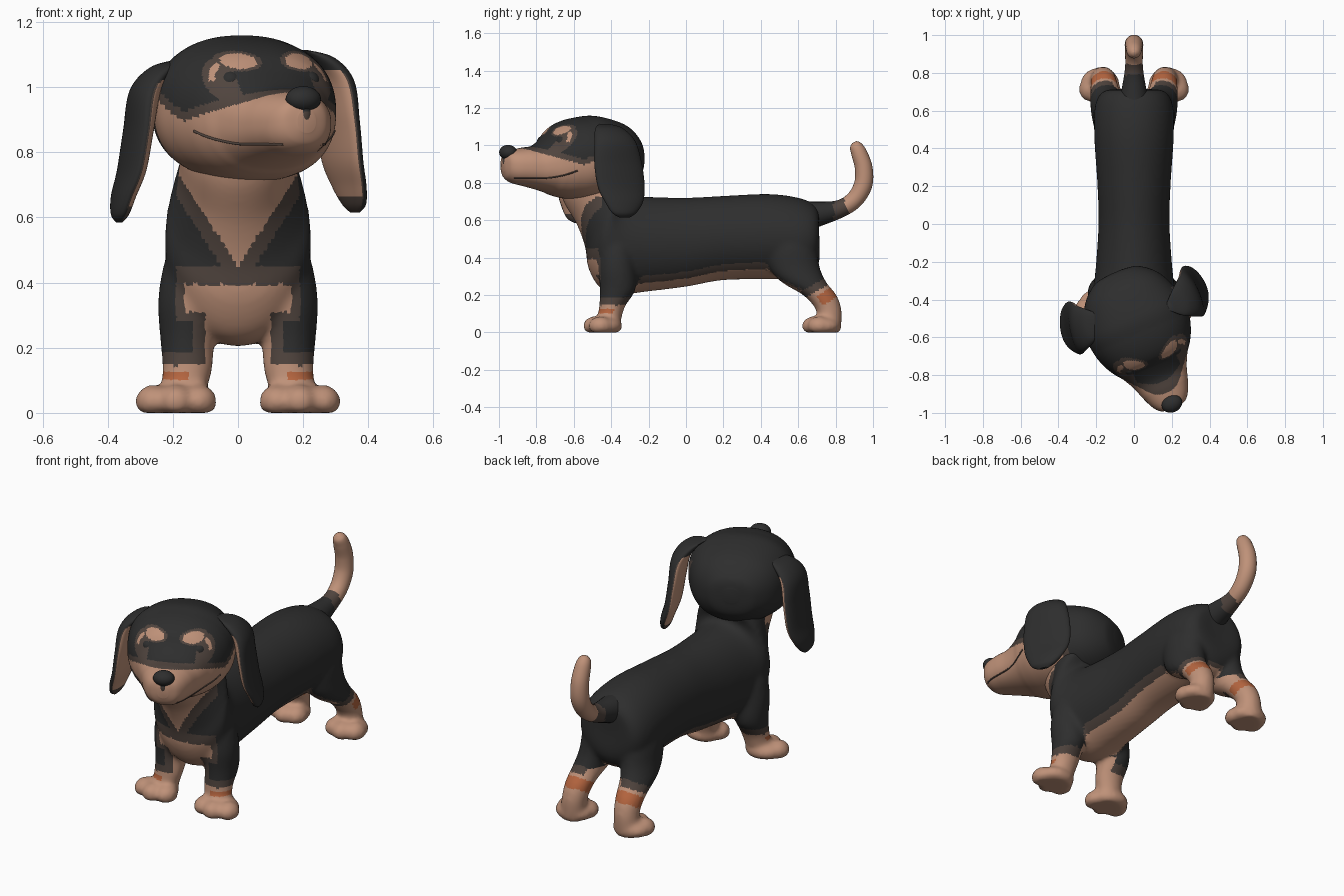
import bpy, bmesh, math
from mathutils import Vector, Matrix

cube = bpy.data.objects.get("Cube")
if cube:
    bpy.data.objects.remove(cube, do_unlink=True)


def material(name, rgb):
    m = bpy.data.materials.new(name)
    m.use_nodes = True
    m.diffuse_color = (*rgb, 1)
    m.node_tree.nodes["Principled BSDF"].inputs["Base Color"].default_value = (*rgb, 1)
    return m


BLACK, TAN, BROWN, ORANGE = range(4)
MATS = [material("black_fur", (0.027, 0.027, 0.027)),
        material("tan_fur", (0.52, 0.285, 0.19)),
        material("dark_brown_fur", (0.08, 0.058, 0.048)),
        material("orange_band", (0.46, 0.13, 0.05))]


def finish(name, bm, rule):
    """Turn a bmesh into a smooth object and colour its faces by a rule."""
    bmesh.ops.recalc_face_normals(bm, faces=bm.faces)
    me = bpy.data.meshes.new(name)
    bm.to_mesh(me)
    bm.free()
    for m in MATS:
        me.materials.append(m)
    for p in me.polygons:
        p.material_index = rule(p.center, p.normal)
    me.shade_smooth()
    me.set_sharp_from_angle(angle=math.radians(50))
    ob = bpy.data.objects.new(name, me)
    bpy.context.collection.objects.link(ob)
    return ob


def fuse(bm, voxel):
    """Merge overlapping closed shapes into one soft skin."""
    me = bpy.data.meshes.new("fuse_helper")
    bm.to_mesh(me)
    bm.clear()
    ob = bpy.data.objects.new("fuse_helper", me)
    bpy.context.collection.objects.link(ob)
    remesh = ob.modifiers.new("skin", "REMESH")
    remesh.mode, remesh.voxel_size = "VOXEL", voxel
    soften = ob.modifiers.new("soften", "SMOOTH")
    soften.factor, soften.iterations = 0.5, 10
    skin = ob.evaluated_get(bpy.context.evaluated_depsgraph_get())
    bm.from_mesh(skin.to_mesh())
    skin.to_mesh_clear()
    bpy.data.objects.remove(ob)
    return bm


def spline(keys, steps):
    """Smooth in-between stations (Catmull-Rom)."""
    out = []
    for i in range(len(keys) - 1):
        a, b, c, d = (keys[max(0, min(len(keys) - 1, i + k))] for k in (-1, 0, 1, 2))
        for j in range(steps):
            t = j / steps
            out.append([0.5 * (2 * q + (r - p) * t + (2 * p - 5 * q + 4 * r - s) * t * t
                               + (3 * q - p - 3 * r + s) * t ** 3)
                        for p, q, r, s in zip(a, b, c, d)])
    return out + [list(keys[-1])]


def power(v, e):
    return math.copysign(abs(v) ** e, v)


def loft(bm, keys, frame, seg=48, steps=8, e=1.0):
    """Skin rings; frame(key) gives the centre and two half axes of a ring."""
    rings = []
    for key in spline(keys, steps):
        c, u, v = (Vector(w) for w in frame(key))
        angles = (2 * math.pi * k / seg for k in range(seg))
        rings.append([bm.verts.new(c + u * power(math.cos(a), e) + v * power(math.sin(a), e))
                      for a in angles])
    for r, s in zip(rings, rings[1:]):
        for k in range(seg):
            n = (k + 1) % seg
            bm.faces.new((r[k], r[n], s[n], s[k]))
    bm.faces.new(rings[0][::-1])
    bm.faces.new(rings[-1])
    return bm


def ball(bm, pos, size):
    mat = Matrix.Translation(pos) @ Matrix.Diagonal((*size, 1))
    for v in bmesh.ops.create_uvsphere(bm, u_segments=24, v_segments=14, radius=1, matrix=mat)["verts"]:
        v.co.z = max(0, v.co.z)
    return bm


# Body colours
def chest(c):
    x = abs(c.x)
    if c.y > -0.4:
        return None
    bib = 0.65 * (c.z - 0.45)
    if c.z > 0.45 and c.y < -0.45:
        return TAN if x < bib else BROWN if x < bib + 0.05 else None
    if (0.31 < c.z < 0.395 and x < 0.165) or (c.z < 0.32 and x < 0.1):
        return TAN
    if c.z < 0.455 and x < (0.19 if c.z > 0.28 else 0.14):
        return BROWN
    return None


def body_rule(c, n):
    outer = math.copysign(1, c.x) * n.x
    if c.y < -0.2 and c.z < 0.145:
        return ORANGE if 0.1 < c.z < 0.128 and outer > -0.1 and n.y < 0.25 else TAN
    mark = chest(c)
    if mark is not None:
        return mark
    if c.y < -0.2 and c.z < 0.3 and outer < -0.45:
        return TAN
    if c.y < -0.2 and c.z < 0.19:
        return BROWN
    if c.y > 0.4 and c.z < 0.36:
        along = 0.5 * (c.y - 0.74) - 0.85 * (c.z - 0.185)
        if abs(along) < 0.03 and n.y > -0.3:
            return ORANGE
        if along > -0.05 or (outer < -0.5 and c.z < 0.28):
            return TAN
        if along > -0.09:
            return BROWN
    if c.z < 0.45:
        return TAN if n.z < -0.74 else BROWN if n.z < -0.57 else BLACK
    return BLACK


# Torso and neck: top point, bottom point and half width of each ring
torso = [(0.71, 0.61, 0.71, 0.5, 0.05), (0.70, 0.67, 0.71, 0.37, 0.155),
         (0.62, 0.715, 0.64, 0.29, 0.205), (0.45, 0.74, 0.47, 0.285, 0.21),
         (0.2, 0.73, 0.2, 0.28, 0.193), (0, 0.72, 0, 0.245, 0.188),
         (-0.2, 0.725, -0.2, 0.22, 0.2), (-0.3, 0.735, -0.35, 0.205, 0.213),
         (-0.33, 0.76, -0.455, 0.235, 0.223), (-0.32, 0.8, -0.52, 0.34, 0.223),
         (-0.3, 0.84, -0.54, 0.46, 0.207), (-0.3, 0.9, -0.585, 0.58, 0.182),
         (-0.33, 0.95, -0.655, 0.7, 0.172), (-0.4, 1.0, -0.68, 0.8, 0.14)]
body = loft(bmesh.new(), torso,
            lambda k: ((0, (k[0] + k[2]) / 2, (k[1] + k[3]) / 2), (k[4], 0, 0),
                       (0, (k[0] - k[2]) / 2, (k[1] - k[3]) / 2)), seg=72)

# Legs: centre x, y, z and half sizes of horizontal rings
front_leg = [(0.11, -0.36, 0.56, 0.05, 0.05), (0.13, -0.37, 0.48, 0.09, 0.09),
             (0.145, -0.37, 0.35, 0.1, 0.1), (0.155, -0.365, 0.23, 0.084, 0.095),
             (0.155, -0.395, 0.14, 0.077, 0.07), (0.165, -0.41, 0.07, 0.07, 0.064),
             (0.17, -0.42, 0, 0.06, 0.06)]
hind_leg = [(0.1, 0.56, 0.58, 0.05, 0.06), (0.115, 0.56, 0.48, 0.095, 0.13),
            (0.13, 0.58, 0.35, 0.092, 0.135), (0.146, 0.63, 0.27, 0.085, 0.12),
            (0.157, 0.715, 0.2, 0.074, 0.09), (0.162, 0.76, 0.13, 0.067, 0.07),
            (0.167, 0.768, 0.06, 0.066, 0.064), (0.17, 0.768, 0, 0.06, 0.058)]
for side in (1, -1):
    for leg in (front_leg, hind_leg):
        loft(body, leg, lambda k: ((side * k[0], k[1], k[2]), (k[3], 0, 0), (0, k[4], 0)))
    # Paws: a pad with three toes
    for y, x, spread in ((-0.43, 0.19, 0.07), (0.74, 0.18, 0.056)):
        ball(body, (side * x, y, 0.035), (0.105, 0.09, 0.056))
        for k, dy in ((-1, 0.037), (0, 0.057), (1, 0.027)):
            ball(body, (side * (x + k * spread), y - dy, 0.035), (0.056, 0.064, 0.052))
finish("body_and_legs", fuse(body, 0.012), body_rule)

# Tail: y, z, radius and lean of each ring
tail = [(0.62, 0.62, 0.085, 80), (0.7, 0.633, 0.068, 78), (0.82, 0.66, 0.048, 70),
        (0.9, 0.71, 0.047, 48), (0.947, 0.79, 0.049, 18), (0.95, 0.88, 0.047, -8),
        (0.925, 0.96, 0.042, -22), (0.906, 1.0, 0.032, -25), (0.9, 1.018, 0.012, -25)]


def tail_frame(k):
    a = math.radians(k[3])
    return (0, k[0], k[1]), (k[2], 0, 0), (0, k[2] * math.cos(a), -k[2] * math.sin(a))


finish("tail", loft(bmesh.new(), tail, tail_frame, seg=24),
       lambda c, n: BLACK if c.y < 0.79 else BROWN if c.y + 0.3 * (c.z - 0.66) < 0.86 else TAN)

# Head, built facing -y and then turned: forward distance, top, bottom, half width
YAW, SQUARE = math.radians(23.5), 0.87
head = [(-0.255, 0.98, 0.9, 0.04), (-0.235, 1.04, 0.82, 0.13), (-0.15, 1.115, 0.75, 0.22),
        (0, 1.157, 0.715, 0.275), (0.1, 1.15, 0.71, 0.273), (0.18, 1.13, 0.718, 0.25),
        (0.24, 1.097, 0.733, 0.218), (0.285, 1.045, 0.75, 0.185), (0.35, 1.0, 0.768, 0.152),
        (0.42, 0.988, 0.785, 0.128), (0.48, 0.975, 0.8, 0.102), (0.515, 0.96, 0.825, 0.072),
        (0.53, 0.93, 0.86, 0.03)]


def turn(ob, shift=(0, 0, 0)):
    ob.location = Vector((0, -0.49, 0)) + Vector(shift)
    ob.rotation_euler.z = YAW


def head_rule(c, n):
    f, x = -c.y, abs(c.x)
    edge = 0.895 + max(0.33 * (f - 0.17), 0.45 * (0.17 - f))
    if f > -0.03 and c.z < edge:
        return TAN
    if f > -0.07 and c.z < edge + 0.03:
        return BROWN
    if f < 0.1:
        return BLACK
    brow = math.hypot((x - 0.1) / 0.052, (c.z - 1.08) / 0.024)
    socket = math.hypot(x - 0.135, c.z - 1.02)
    if brow < 1 or (0.047 < socket < 0.062 and x > 0.16 and c.z > 1.02):
        return TAN
    return BROWN if brow < 1.3 or (socket < 0.075 and x > 0.125) else BLACK


turn(finish("head", loft(bmesh.new(), head, lambda k: (
    (0, -k[0], (k[1] + k[2]) / 2), (k[3], 0, 0), (0, 0, (k[1] - k[2]) / 2)),
    seg=160, steps=14, e=SQUARE), head_rule))
nose = ball(bmesh.new(), (0, -0.503, 0.963), (0.056, 0.046, 0.04))
ball(nose, (0, -0.512, 0.925), (0.022, 0.022, 0.045))
turn(finish("nose", nose, lambda c, n: BLACK if c.z > 0.92 else BROWN))


# Mouth line laid on the muzzle surface
def head_point(f, z, side):
    k = min(spline(head, 20), key=lambda s: abs(s[0] - f))
    mid, half = (k[1] + k[2]) / 2, (k[1] - k[2]) / 2
    s = min(1, abs(z - mid) / half) ** (1 / SQUARE)
    return (side * k[3] * math.sqrt(1 - s * s) ** SQUARE, -k[0], z, 1)


mouth = bpy.data.curves.new("mouth_line", "CURVE")
mouth.dimensions = "3D"
mouth.bevel_depth = 0.004
mouth.materials.append(MATS[BROWN])
for side in (1, -1):
    line = mouth.splines.new("POLY")
    line.points.add(14)
    for i, p in enumerate(line.points):
        f = 0.2 + 0.021 * i
        p.co = head_point(f, 0.825 + 1.6 * max(0, 0.36 - f) ** 2, side)
mouth_ob = bpy.data.objects.new("mouth_line", mouth)
bpy.context.collection.objects.link(mouth_ob)
turn(mouth_ob)

# Eyes and ears: ear rings give sideways, height, thickness, half breadth, forward offset
ear = [(0.19, 1.1, 0.015, 0.03, 0), (0.25, 1.075, 0.042, 0.08, 0),
       (0.305, 1.005, 0.046, 0.118, -0.01), (0.325, 0.88, 0.04, 0.138, -0.02),
       (0.343, 0.76, 0.038, 0.135, -0.03), (0.368, 0.68, 0.034, 0.108, -0.035),
       (0.382, 0.625, 0.026, 0.07, -0.03), (0.385, 0.6, 0.008, 0.03, -0.03)]
for side, word, shift, twist in ((1, "left", (0.018, -0.02, 0.015), 0),
                                 (-1, "right", (0, 0.05, -0.015), 0.2)):
    def ear_rule(c, n):
        inward = -side * n.x
        if inward > 0.4 and 0.65 < c.z < 1.04:
            return TAN
        return BROWN if inward > 0.15 and c.z < 1.04 else BLACK

    eye = ball(bmesh.new(), (side * 0.13, -0.24, 1.018), (0.036, 0.036, 0.034))
    turn(finish("eye_" + word, eye, lambda c, n: BLACK))
    flap = loft(bmesh.new(), ear, lambda k: ((side * k[0], -k[4], k[1]), (k[2], 0, 0),
                                             (twist * k[3], k[3], 0)))
    turn(finish("ear_" + word, flap, ear_rule), shift)
